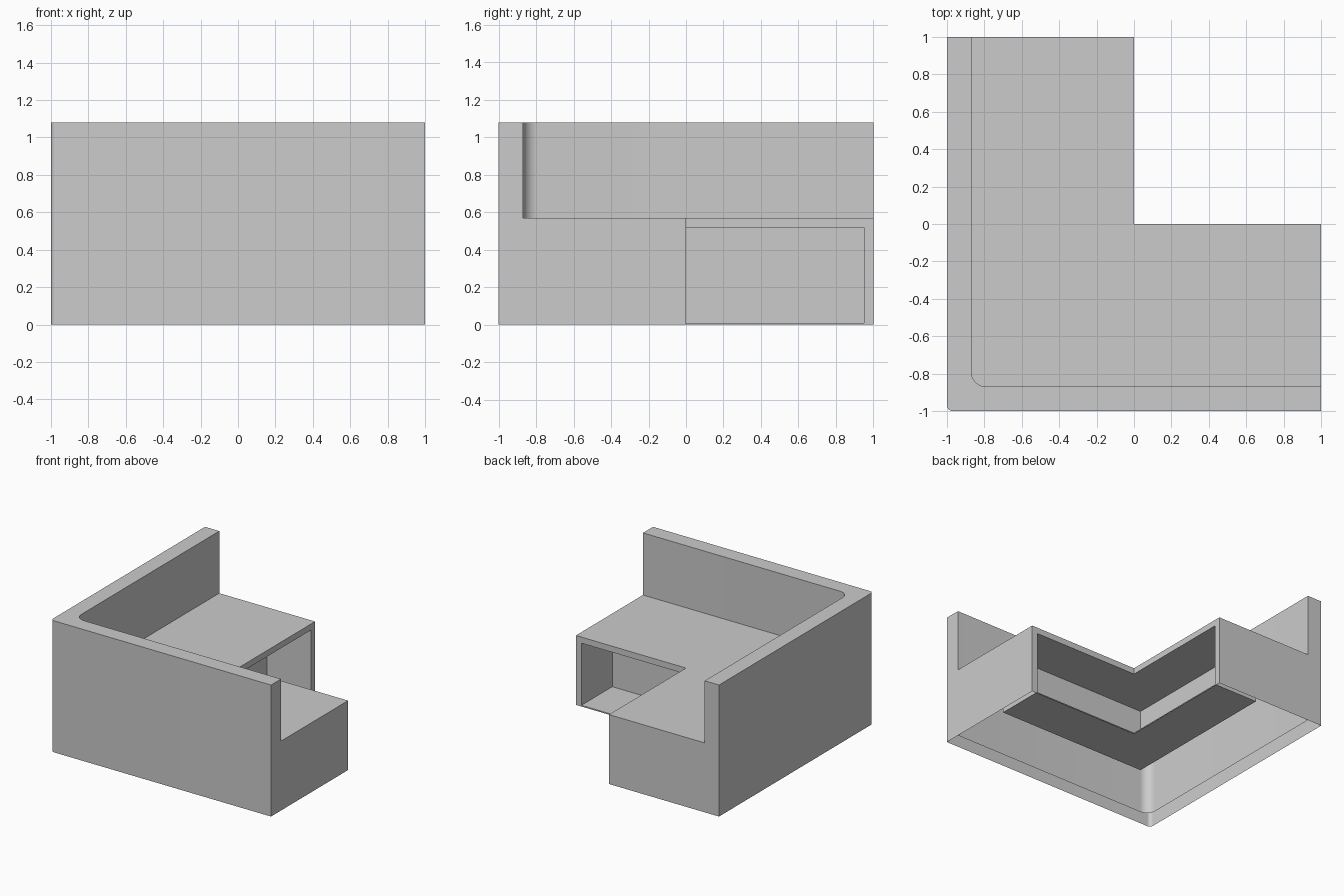
import bpy, bmesh
from math import sin, cos, pi, radians

if "Cube" in bpy.data.objects:
    bpy.data.objects.remove(bpy.data.objects["Cube"])

H, SEAT, WALL = 1.08, 0.57, 0.13      # overall height, seat height, wall thickness
LIP, SILL, DEPTH = 0.52, 0.01, 0.40   # niche top, niche floor, niche depth
END = 0.95                            # niche end


def l_path(d, end, z, r=0.0, n=8):
    """L-shaped line offset by d from the inner corner, with optional round corner."""
    if r:
        c = r - d
        mid = [(c - r * sin(pi / 2 * i / n), c - r * cos(pi / 2 * i / n), z)
               for i in range(n + 1)]
    else:
        mid = [(-d, -d, z)]
    return [(end, -d, z)] + mid + [(-d, end, z)]


def make(name, polys, smooth=False):
    bm = bmesh.new()
    for p in polys:
        bm.faces.new([bm.verts.new(c) for c in p])
    bmesh.ops.remove_doubles(bm, verts=bm.verts, dist=1e-5)
    me = bpy.data.meshes.new(name)
    bm.to_mesh(me)
    bm.free()
    ob = bpy.data.objects.new(name, me)
    bpy.context.collection.objects.link(ob)
    if smooth:
        bpy.ops.object.select_all(action='DESELECT')
        ob.select_set(True)
        bpy.context.view_layer.objects.active = ob
        bpy.ops.object.shade_smooth_by_angle(angle=radians(30))
    return ob


def loft(sections):
    return [(a[i], a[i + 1], b[i + 1], b[i])
            for a, b in zip(sections, sections[1:]) for i in range(len(a) - 1)]


def both_arms(polys):
    """Add the copy mirrored across the diagonal for the other arm of the L."""
    return polys + [[(y, x, z) for x, y, z in reversed(p)] for p in polys]


# Hollow backrest wall, open underneath
inner = 1 - WALL
make("backrest", loft([l_path(inner, 1, 0, 0.08), l_path(inner, 1, H, 0.08),
                       l_path(1, 1, H, 0.03), l_path(1, 1, 0, 0.03)]), smooth=True)

# Seat top
make("seat_top", [l_path(0, 1, SEAT) + l_path(inner, 1, SEAT, 0.08)[::-1]])

# Stepped end panels
profile = [(-1, 0), (0, 0), (0, SEAT), (-inner, SEAT), (-inner, H), (-1, H)]
make("end_panels", both_arms([[(1, y, z) for y, z in profile]]))

# Front edge below the seat, with narrow end stiles
stile = [(1, 0, 0), (END, 0, 0), (END, 0, LIP), (1, 0, LIP)]
make("front_edge", loft([l_path(0, 1, LIP), l_path(0, 1, SEAT)]) + both_arms([stile]))

# Open storage niche wrapping the inner corner
side = [(END, 0, SILL), (END, 0, LIP), (END, -DEPTH, LIP), (END, -DEPTH, SILL)]
make("storage_niche", loft([l_path(0, END, 0), l_path(0, END, SILL),
                            l_path(DEPTH, END, SILL), l_path(DEPTH, END, LIP),
                            l_path(0, END, LIP)]) + both_arms([side[::-1]]))
